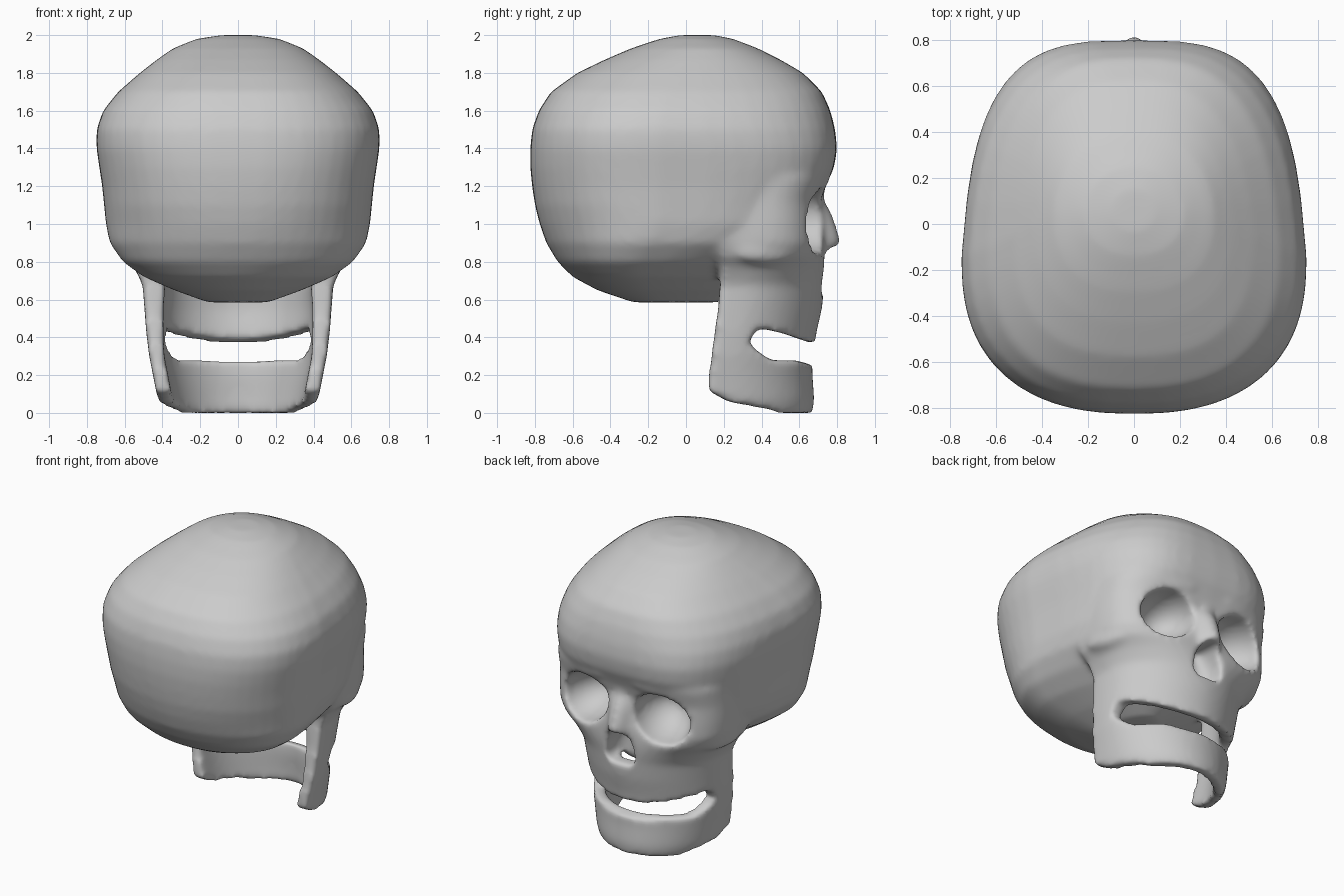
import bpy, bmesh, math
from mathutils import Matrix

bone = bpy.data.materials.new("bone_grey")
bone.diffuse_color = (0.6, 0.6, 0.6, 1)


def power(v, n):
    return math.copysign(abs(v) ** (2 / n), v)


def section(z, yb, yf, w, yc, nf, nb, taper=0.0, steps=48):
    """Egg-shaped horizontal section; taper narrows it towards the front."""
    pts = []
    for i in range(steps):
        a = 2 * math.pi * i / steps
        c, s = math.cos(a), math.sin(a)
        n = nf if s >= 0 else nb
        t = power(s, n)
        x = power(c, n) * w * (1 - taper * max(t, 0))
        pts.append((x, yc + t * ((yf - yc) if s >= 0 else (yc - yb)), z))
    return pts


def horseshoe(z, yb, yf, w, t, n, steps=28):
    """U-shaped section, open to the back, with wall thickness t."""
    def arc(w, yf):
        yc = yb + 0.1
        pts = [(w, yb, z)]
        for i in range(steps + 1):
            a = math.pi * i / steps
            c, s = math.cos(a), max(math.sin(a), 0)
            pts.append((power(c, n) * w, yc + power(s, n) * (yf - yc), z))
        return pts + [(-w, yb, z)]
    return arc(w, yf) + arc(w - t, yf - t)[::-1]


def loft(bm, rings):
    loops = [[bm.verts.new(p) for p in r] for r in rings]
    n = len(loops[0])
    for a, b in zip(loops, loops[1:]):
        for i in range(n):
            j = (i + 1) % n
            bm.faces.new((a[i], a[j], b[j], b[i]))
    bm.faces.new(loops[0][::-1])
    bm.faces.new(loops[-1])


def ball(bm, pos, radii, tilt=(0, 0, 0)):
    m = Matrix.Translation(pos)
    for ang, ax in zip(tilt, "XYZ"):
        m = m @ Matrix.Rotation(ang, 4, ax)
    bmesh.ops.create_uvsphere(bm, u_segments=24, v_segments=16, radius=1,
                              matrix=m @ Matrix.Diagonal((*radii, 1)))


def prism(bm, profile):
    """Side profile (y, z) extruded across the whole width."""
    loft(bm, [[(x, y, z) for y, z in profile] for x in (-1, 1)])


def make(name, bm):
    bmesh.ops.recalc_face_normals(bm, faces=bm.faces)
    me = bpy.data.meshes.new(name)
    bm.to_mesh(me)
    bm.free()
    ob = bpy.data.objects.new(name, me)
    bpy.context.collection.objects.link(ob)
    return ob


bm = bmesh.new()

# Cranium: z, back, front, half width, widest y, front and back roundness
cranium = [
    (0.585, -0.28, 0.18, 0.16, -0.15, 2, 2), (0.65, -0.47, 0.33, 0.34, -0.2, 2, 2),
    (0.72, -0.60, 0.48, 0.50, -0.25, 2, 2), (0.80, -0.68, 0.58, 0.61, -0.25, 2.3, 2.1),
    (0.90, -0.74, 0.64, 0.68, -0.2, 3.0, 2.1), (1.00, -0.775, 0.67, 0.70, -0.15, 3.4, 2.2),
    (1.10, -0.80, 0.69, 0.71, -0.15, 3.5, 2.3), (1.20, -0.815, 0.74, 0.72, -0.15, 3.5, 2.35),
    (1.30, -0.825, 0.785, 0.735, -0.15, 3.4, 2.4), (1.40, -0.825, 0.80, 0.75, -0.15, 3.3, 2.45),
    (1.50, -0.815, 0.79, 0.75, -0.15, 3.1, 2.45), (1.60, -0.78, 0.765, 0.715, -0.13, 2.9, 2.45),
    (1.70, -0.715, 0.72, 0.635, -0.1, 2.8, 2.5), (1.80, -0.575, 0.62, 0.52, -0.05, 2.6, 2.55),
    (1.87, -0.43, 0.50, 0.43, 0, 2.5, 2.5), (1.93, -0.29, 0.38, 0.345, 0.05, 2.4, 2.4),
    (1.98, -0.14, 0.25, 0.22, 0.05, 2.2, 2.2), (2.0, -0.03, 0.15, 0.09, 0.06, 2, 2)]
loft(bm, [section(*r, taper=0.1) for r in cranium])

# Face, cheeks and jaw: one open-backed wall; z, back, front, half width, thickness, roundness
face = [
    (0.0, 0.15, 0.67, 0.39, 0.07, 2.0), (0.07, 0.12, 0.68, 0.425, 0.08, 2.0),
    (0.20, 0.12, 0.67, 0.45, 0.08, 2.0), (0.30, 0.135, 0.675, 0.47, 0.08, 1.9),
    (0.42, 0.15, 0.69, 0.485, 0.09, 1.9), (0.55, 0.17, 0.72, 0.495, 0.10, 1.9),
    (0.68, 0.18, 0.735, 0.505, 0.12, 2.0), (0.77, 0.19, 0.74, 0.55, 0.15, 2.3),
    (0.83, 0.19, 0.735, 0.60, 0.18, 2.7), (0.90, 0.19, 0.73, 0.625, 0.18, 3.0),
    (1.0, 0.19, 0.72, 0.63, 0.18, 3.1), (1.12, 0.19, 0.715, 0.63, 0.18, 3.1),
    (1.25, 0.19, 0.755, 0.63, 0.18, 3.1)]
loft(bm, [horseshoe(*r) for r in face])

# Nasal bone: z, front, half width
nose = [(0.78, 0.74, 0.14), (0.85, 0.79, 0.13), (0.90, 0.82, 0.115), (0.97, 0.805, 0.11),
        (1.05, 0.775, 0.115), (1.13, 0.73, 0.13), (1.22, 0.73, 0.16)]
loft(bm, [section(z, 0.5, yf, w, 0.6, 1.8, 2) for z, yf, w in nose])

# Cheekbones, brow ridges and the wall behind the nose opening
for s in (-1, 1):
    ball(bm, (s * 0.55, 0.42, 0.85), (0.06, 0.17, 0.065), (0, 0, s * 0.3))
    ball(bm, (s * 0.27, 0.66, 1.225), (0.22, 0.08, 0.05), (0, s * 0.1, -s * 0.3))
ball(bm, (0, 0.5, 0.74), (0.2, 0.1, 0.15))
skull = make("skull", bm)

# Cutters: eye sockets, nose opening, mouth gap and rising jaw edge
cuts = []
bm = bmesh.new()
for s in (-1, 1):
    ball(bm, (s * 0.295, 0.70, 1.015), (0.195, 0.27, 0.165), (0, s * 0.35, -s * 0.25))
cuts.append(make("eye_socket_cutter", bm))
bm = bmesh.new()
nostril = [(0.645, 0.08), (0.68, 0.11), (0.76, 0.1), (0.82, 0.075), (0.88, 0.04)]
loft(bm, [section(z, 0.573, 1.0, w, 0.75, 3, 3) for z, w in nostril])
cuts.append(make("nose_cutter", bm))
bm = bmesh.new()
prism(bm, [(0.335, 0.38), (0.38, 0.45), (0.5, 0.425), (0.66, 0.37), (0.9, 0.36),
           (0.9, 0.25), (0.66, 0.255), (0.58, 0.28), (0.45, 0.28), (0.36, 0.34)])
cuts.append(make("mouth_cutter", bm))
bm = bmesh.new()
prism(bm, [(0.0, 0.15), (0.13, 0.11), (0.22, 0.06), (0.48, 0.01), (0.48, -0.1), (0.0, -0.1)])
cuts.append(make("jaw_edge_cutter", bm))


# Fuse the parts, cut the openings, then soften all edges
def fuse():
    m = skull.modifiers.new("fuse", 'REMESH')
    m.mode = 'VOXEL'
    m.voxel_size = 0.018
    m.use_smooth_shade = True


fuse()
for c in cuts:
    m = skull.modifiers.new("cut", 'BOOLEAN')
    m.operation = 'DIFFERENCE'
    m.object = c
    c.hide_render = True
    c.hide_set(True)
fuse()
m = skull.modifiers.new("soften", 'SMOOTH')
m.factor = 0.5
m.iterations = 10
skull.data.materials.append(bone)
